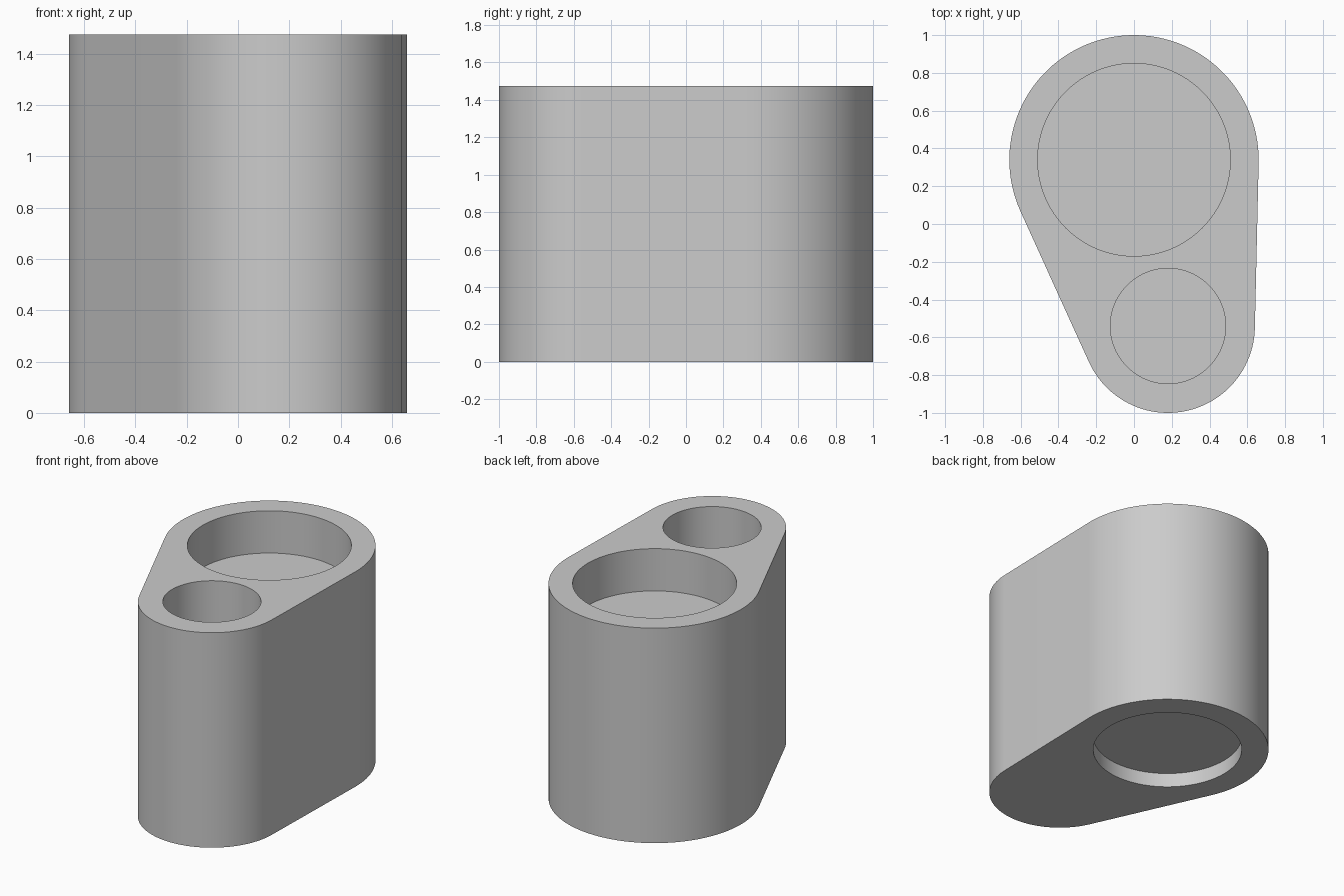
import bpy
import bmesh
from math import acos, atan2, cos, sin, pi, radians
from mathutils import Vector

cube = bpy.data.objects.get("Cube")
if cube:
    bpy.data.objects.remove(cube, do_unlink=True)

HEIGHT = 1.475
BIG, BIG_R = Vector((0, 0.34)), 0.66
SMALL, SMALL_R = Vector((0.18, -0.54)), 0.46

grey = bpy.data.materials.new("light_grey")
grey.use_nodes = True
grey.diffuse_color = (0.6, 0.6, 0.6, 1)
grey.node_tree.nodes["Principled BSDF"].inputs["Base Color"].default_value = grey.diffuse_color


def arc(centre, radius, start, end, steps):
    angles = [start + (end - start) * i / steps for i in range(steps + 1)]
    return [(centre.x + radius * cos(a), centre.y + radius * sin(a)) for a in angles]


def prism(name, outline, bottom, top):
    bm = bmesh.new()
    face = bm.faces.new([bm.verts.new((x, y, bottom)) for x, y in outline])
    result = bmesh.ops.extrude_face_region(bm, geom=[face])
    moved = [v for v in result["geom"] if isinstance(v, bmesh.types.BMVert)]
    bmesh.ops.translate(bm, verts=moved, vec=(0, 0, top - bottom))
    bmesh.ops.recalc_face_normals(bm, faces=bm.faces)
    mesh = bpy.data.meshes.new(name)
    bm.to_mesh(mesh)
    bm.free()
    mesh.materials.append(grey)
    obj = bpy.data.objects.new(name, mesh)
    bpy.context.collection.objects.link(obj)
    return obj


def cut_round(target, name, centre, radius, bottom, top):
    outline = arc(centre, radius, 0, 2 * pi, 96)[:-1]
    cutter = prism(name, outline, bottom, top)
    cutter.hide_render = True
    mod = target.modifiers.new(name, 'BOOLEAN')
    mod.operation = 'DIFFERENCE'
    mod.solver = 'EXACT'
    mod.object = cutter
    bpy.ops.object.modifier_apply(modifier=name)
    bpy.data.objects.remove(cutter, do_unlink=True)


# Body: two round ends joined by their outer tangents
axis = SMALL - BIG
heading = atan2(axis.y, axis.x)
spread = acos((BIG_R - SMALL_R) / axis.length)
outline = arc(BIG, BIG_R, heading + spread, heading + 2 * pi - spread, 64)
outline += arc(SMALL, SMALL_R, heading - spread, heading + spread, 48)
body = prism("holder_body", outline, 0, HEIGHT)
bpy.context.view_layer.objects.active = body
body.select_set(True)

# Two wells in the top and a shallow recess underneath
cut_round(body, "large_well", BIG, 0.51, HEIGHT - 0.29, HEIGHT + 0.1)
cut_round(body, "small_well", SMALL, 0.305, HEIGHT - 0.29, HEIGHT + 0.1)
cut_round(body, "base_recess", BIG, 0.485, -0.1, 0.1)

bpy.ops.object.select_all(action='DESELECT')
body.select_set(True)
bpy.ops.object.shade_smooth_by_angle(angle=radians(30))
